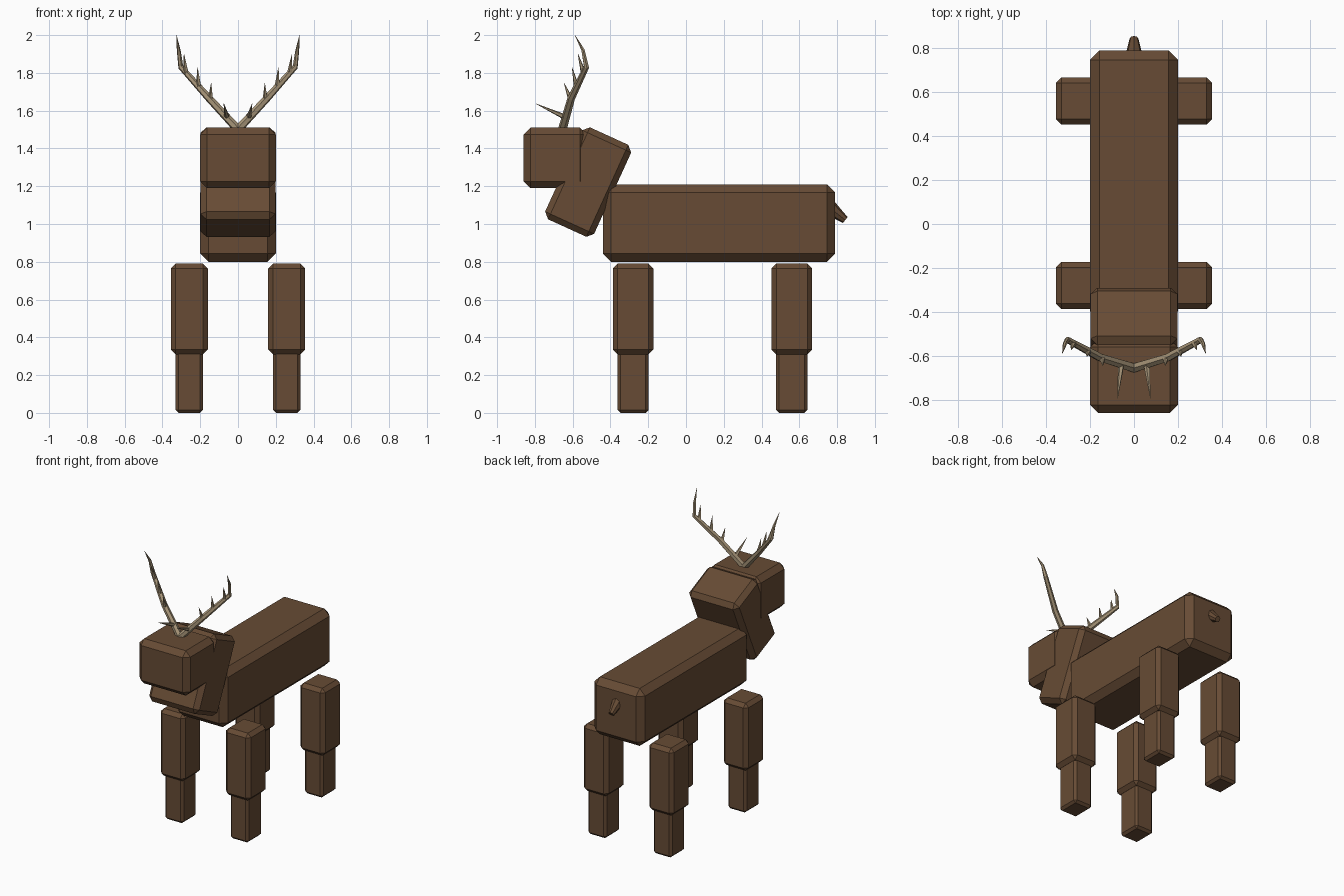
import bpy, bmesh, math
from mathutils import Vector, Matrix

if "Cube" in bpy.data.objects:
    bpy.data.objects.remove(bpy.data.objects["Cube"])


def material(name, rgb):
    m = bpy.data.materials.new(name)
    m.diffuse_color = (*rgb, 1)
    m.use_nodes = True
    m.node_tree.nodes["Principled BSDF"].inputs["Base Color"].default_value = m.diffuse_color
    return m


BROWN = material("brown hide", (0.135, 0.071, 0.035))
BONE = material("antler bone", (0.38, 0.295, 0.185))


def finish(name, bm, mat):
    bmesh.ops.recalc_face_normals(bm, faces=bm.faces)
    mesh = bpy.data.meshes.new(name)
    bm.to_mesh(mesh)
    bm.free()
    mesh.materials.append(mat)
    obj = bpy.data.objects.new(name, mesh)
    bpy.context.collection.objects.link(obj)
    return obj


def block(name, centre, size, chamfer, tilt=0.0):
    """Chamfered box, tilted about the x axis."""
    bm = bmesh.new()
    bmesh.ops.create_cube(bm, size=1, matrix=Matrix.Diagonal((*size, 1)))
    bmesh.ops.bevel(bm, geom=bm.edges[:], offset=chamfer, segments=1,
                    affect='EDGES', profile=0.5)
    bm.transform(Matrix.Translation(centre) @ Matrix.Rotation(tilt, 4, 'X'))
    return finish(name, bm, BROWN)


def tube(bm, path, radii, sides=6):
    """Tapered tube swept along a list of points."""
    pts = [Vector(p) for p in path]
    rings = []
    for i, p in enumerate(pts):
        d = (pts[min(i + 1, len(pts) - 1)] - pts[max(i - 1, 0)]).normalized()
        u = d.cross(Vector((0, 1, 0.3))).normalized()
        v = d.cross(u)
        angles = [2 * math.pi * k / sides for k in range(sides)]
        rings.append([bm.verts.new(p + radii[i] * (math.cos(a) * u + math.sin(a) * v))
                      for a in angles])
    for a, b in zip(rings, rings[1:]):
        for k in range(sides):
            n = (k + 1) % sides
            bm.faces.new((a[k], a[n], b[n], b[k]))
    bm.faces.new(rings[0])
    bm.faces.new(rings[-1])


# Torso, leaning neck and head
block("body", (0, 0.175, 1.005), (0.40, 1.23, 0.41), 0.043)
block("neck", (0, -0.518, 1.222), (0.396, 0.285, 0.535), 0.031, math.radians(-24.5))
block("head", (0, -0.692, 1.35), (0.40, 0.335, 0.32), 0.036)

# Four legs, each a thick upper and a thin lower block
for side, sx in (("left", -1), ("right", 1)):
    for end, y in (("front", -0.28), ("rear", 0.56)):
        block(f"{end}_{side}_upper_leg", (sx * 0.258, y, 0.55), (0.196, 0.214, 0.48), 0.025)
        block(f"{end}_{side}_lower_leg", (sx * 0.258, y, 0.18), (0.145, 0.165, 0.36), 0.016)

# Short drooping tail
bm = bmesh.new()
tube(bm, [(0, 0.765, 1.083), (0, 0.843, 1.021)], [0.04, 0.02], 8)
finish("tail", bm, BROWN)

# Antlers: a bent main beam with four tines (base, tip) on each side
BEAM = [(0, -0.655, 1.50), (0.155, -0.607, 1.667), (0.303, -0.527, 1.832),
        (0.314, -0.545, 1.92), (0.326, -0.588, 2.0)]
TINES = [((0.058, -0.638, 1.565), (0.075, -0.795, 1.637)),
         ((0.145, -0.61, 1.657), (0.142, -0.645, 1.745)),
         ((0.208, -0.58, 1.728), (0.214, -0.603, 1.828)),
         ((0.275, -0.543, 1.80), (0.286, -0.572, 1.90))]
for side, sx in (("left", -1), ("right", 1)):
    def flip(p):
        return (p[0] * sx, p[1], p[2])
    bm = bmesh.new()
    tube(bm, [flip(p) for p in BEAM], [0.023, 0.02, 0.015, 0.010, 0.001])
    for base, tip in TINES:
        tube(bm, [flip(base), flip(tip)], [0.015, 0.001], 5)
    finish(f"{side}_antler", bm, BONE)
